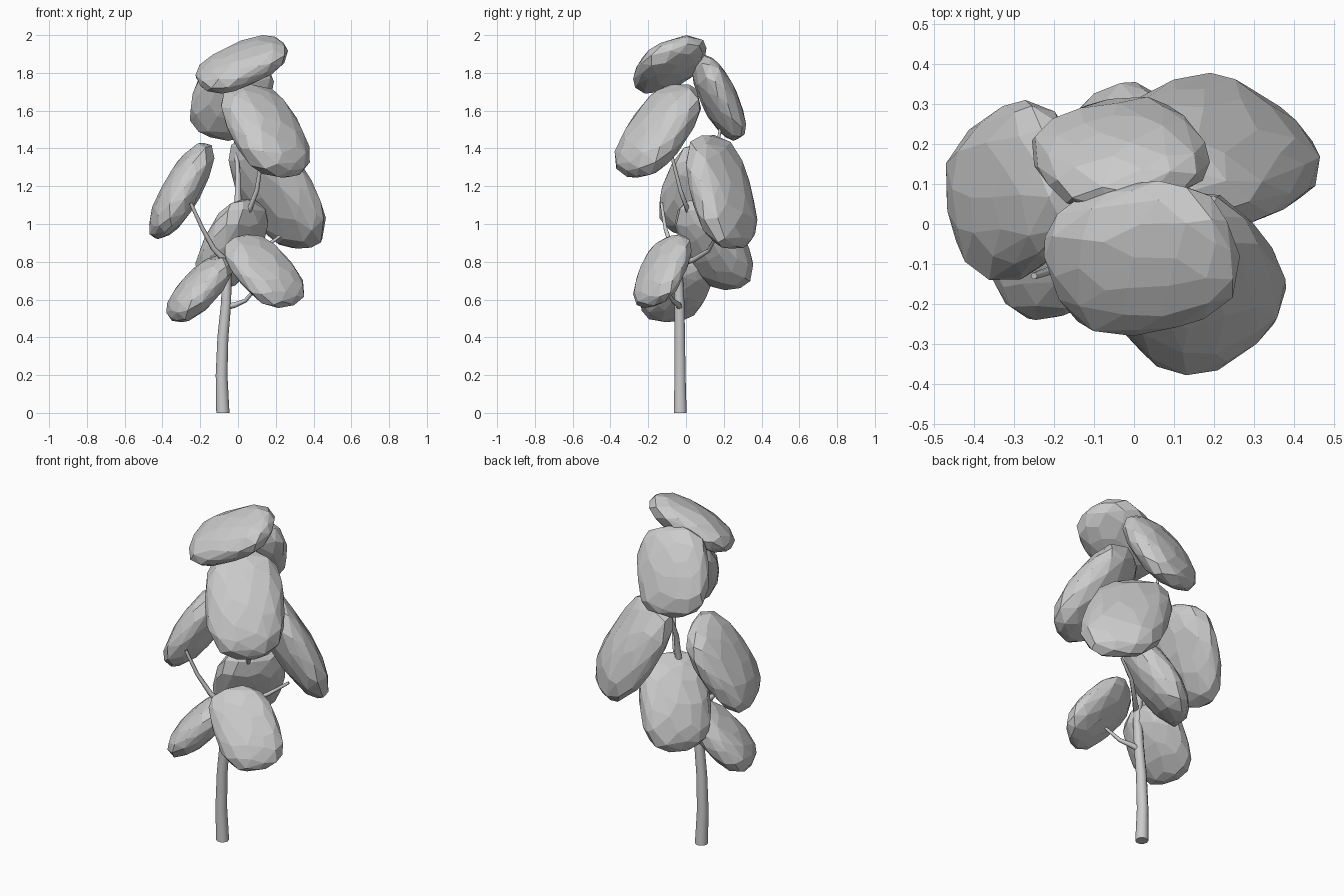
import bpy, bmesh, math, random
from mathutils import Vector

if "Cube" in bpy.data.objects:
    bpy.data.objects.remove(bpy.data.objects["Cube"])

random.seed(4)
GOLDEN = math.pi * (3 - math.sqrt(5))


def finish(bm, name):
    bmesh.ops.recalc_face_normals(bm, faces=bm.faces)
    me = bpy.data.meshes.new(name)
    bm.to_mesh(me)
    bm.free()
    ob = bpy.data.objects.new(name, me)
    bpy.context.collection.objects.link(ob)
    return ob


def foliage(name, lo, hi, azimuth, droop, roll, dims):
    """Faceted, flattened pad hanging outward, fitted to its bounding box."""
    t, p, r = (math.radians(a) for a in (azimuth, droop, roll))
    out = Vector((math.cos(t) * math.cos(p), math.sin(t) * math.cos(p), -math.sin(p)))
    side = Vector((-math.sin(t), math.cos(t), 0))
    nrm = out.cross(side)
    u = out * math.cos(r) + side * math.sin(r)
    v = nrm.cross(u)
    pts, n = [], 76
    for i in range(n):
        z = 1 - 2 * (i + 0.5) / n
        a = i * GOLDEN
        d = Vector((math.cos(a) * math.sqrt(1 - z * z), math.sin(a) * math.sqrt(1 - z * z), z))
        d = (d + Vector([random.uniform(-.08, .08) for _ in range(3)])).normalized()
        plan = (abs(d.x) ** 2.9 + abs(d.y) ** 2.9) ** (1 / 2.9)   # slightly boxy outline
        d /= (plan ** 2.2 + abs(d.z) ** 2.2) ** (1 / 2.2)
        pts.append(u * d.x * dims[0] + v * d.y * dims[1] + nrm * d.z * dims[2])
    for k in range(3):
        a, b = min(q[k] for q in pts), max(q[k] for q in pts)
        for q in pts:
            q[k] = lo[k] + (q[k] - a) / (b - a) * (hi[k] - lo[k])
    bm = bmesh.new()
    for q in pts:
        bm.verts.new(q)
    bmesh.ops.convex_hull(bm, input=bm.verts)
    bmesh.ops.dissolve_limit(bm, angle_limit=math.radians(7), verts=bm.verts, edges=bm.edges)
    return finish(bm, name)


def limb(name, path, sides=6):
    """Tapered tube through (x, y, z, radius) points."""
    bm = bmesh.new()
    pts = [Vector(q[:3]) for q in path]
    rings = []
    for i, q in enumerate(path):
        d = pts[min(i + 1, len(pts) - 1)] - pts[max(i - 1, 0)]
        if i == 0 and name == "trunk":
            d = Vector((0, 0, 1))
        rot = Vector((0, 0, 1)).rotation_difference(d)
        rings.append([bm.verts.new(pts[i] + rot @ Vector((q[3] * math.cos(k * math.tau / sides),
                                                          q[3] * math.sin(k * math.tau / sides), 0)))
                      for k in range(sides)])
    for a, b in zip(rings, rings[1:]):
        for k in range(sides):
            j = (k + 1) % sides
            bm.faces.new((a[k], a[j], b[j], b[k])).smooth = True
    bm.faces.new(rings[0])
    bm.faces.new(rings[-1])
    return finish(bm, name)


# Foliage pads: low corner, high corner, azimuth, droop, roll, half sizes
pads = {
    "foliage_crown": ((-.225, -.28, 1.69), (.265, .108, 2.0), 235, 35, 52, (.185, .26, .10)),
    "foliage_upper_front": ((-.09, -.378, 1.245), (.38, .08, 1.74), -52, 47, 0, (.30, .22, .12)),
    "foliage_upper_back": ((-.255, .03, 1.44), (.19, .318, 1.9), 100, 62, 12, (.25, .20, .10)),
    "foliage_left": ((-.47, -.14, .92), (-.125, .31, 1.43), 185, 60, 18, (.28, .22, .10)),
    "foliage_right": ((-.05, 0, .87), (.465, .378, 1.47), 38, 56, 0, (.31, .25, .12)),
    "foliage_lower_back": ((-.225, -.06, .65), (.16, .355, 1.13), 138, 47, 0, (.27, .23, .12)),
    "foliage_lower_left": ((-.38, -.24, .48), (-.03, .14, .83), 202, 45, 0, (.24, .18, .10)),
    "foliage_lower_front": ((-.07, -.28, .555), (.35, .03, .945), -50, 50, 12, (.25, .19, .09)),
}
for name, args in pads.items():
    foliage(name, *args)

# Trunk
limb("trunk", [(-.08, -.03, 0, .035), (-.087, -.032, .2, .031), (-.08, -.033, .4, .029),
               (-.063, -.034, .58, .027), (-.06, -.04, .72, .025), (-.045, -.02, .82, .024),
               (-.03, .03, .94, .022), (0, .07, 1.1, .019), (0, .09, 1.25, .014),
               (-.01, .165, 1.4, .010), (-.02, .19, 1.56, .007)], 10)

# Branches
limb("branch_lower_front", [(-.065, -.034, .56, .018), (-.015, -.04, .572, .015),
                            (.04, -.07, .595, .011), (.12, -.13, .69, .007)])
limb("branch_lower_left", [(-.06, -.04, .66, .015), (-.1, -.04, .68, .011), (-.18, -.05, .68, .007)])
limb("branch_left", [(-.06, -.045, .8, .018), (-.13, -.075, .87, .014), (-.19, -.11, .98, .011),
                     (-.25, -.13, 1.11, .009)])
limb("branch_right", [(-.05, -.04, .79, .018), (.03, .04, .81, .014), (.12, .12, .86, .011),
                      (.22, .16, .935, .008)])
limb("branch_upper_front", [(0, .05, 1.06, .016), (.06, .01, 1.07, .014), (.1, -.03, 1.18, .012),
                            (.13, -.08, 1.38, .009)])
